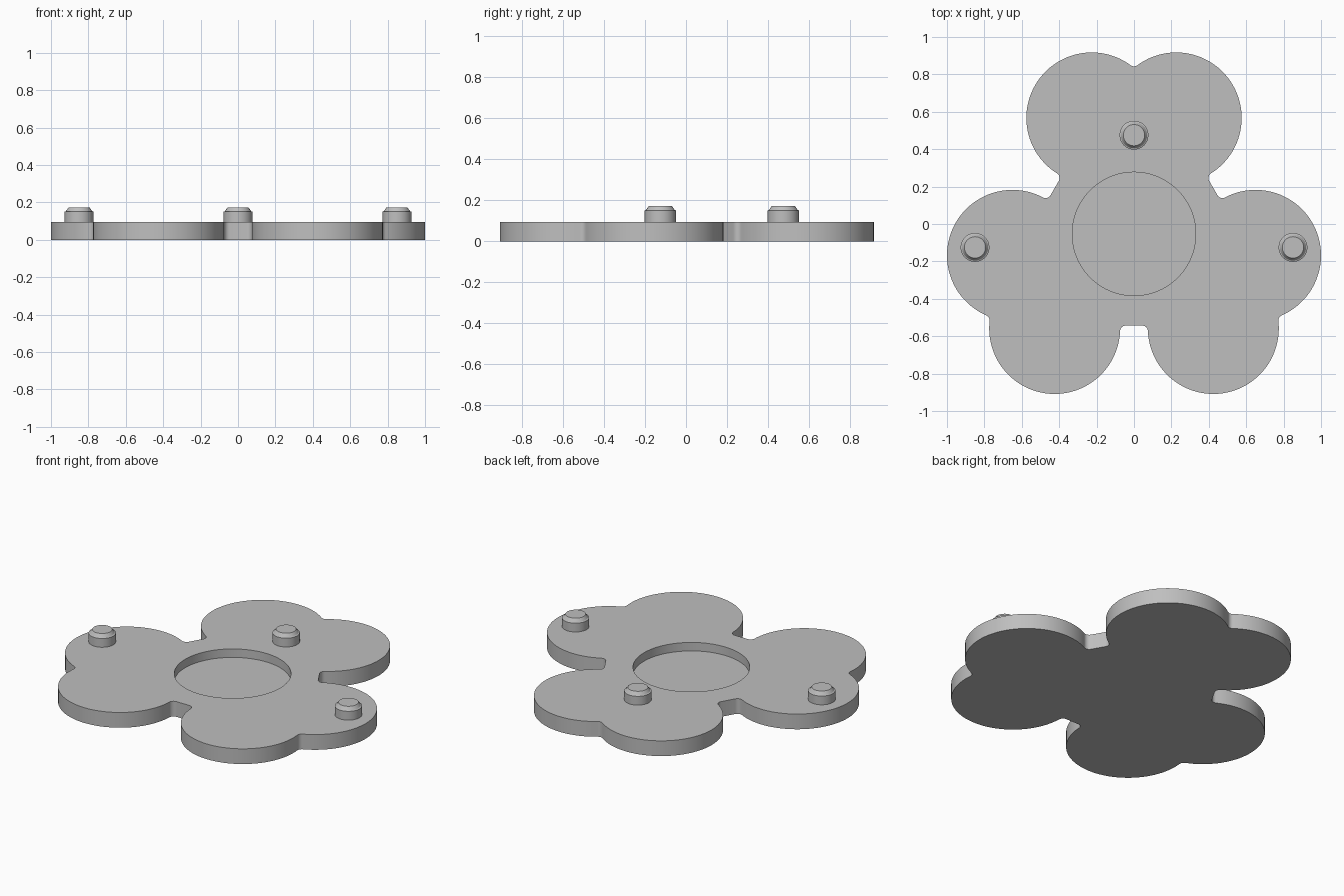
import bpy, bmesh, math
from mathutils import Vector

if "Cube" in bpy.data.objects:
    bpy.data.objects.remove(bpy.data.objects["Cube"])

CENTRE = Vector((0, -0.053))
THICK, FLOOR = 0.095, 0.042
DIST, LOBE, FILLET, WAIST = 0.66, 0.35, 0.03, 0.49

grey = bpy.data.materials.new("plain grey")
grey.diffuse_color = (0.52, 0.52, 0.52, 1)
grey.use_nodes = True
grey.node_tree.nodes["Principled BSDF"].inputs["Base Color"].default_value = grey.diffuse_color


def polar(r, deg):
    a = math.radians(deg)
    return Vector((r * math.cos(a), r * math.sin(a)))


def arc(c, r, p, q, steps, ccw=True):
    """Points on a circle from the direction of p to the direction of q."""
    a, b = (math.atan2(*(v - c).yx) for v in (p, q))
    span = (b - a) % math.tau if ccw else -((a - b) % math.tau)
    return [c + polar(r, math.degrees(a + span * i / steps)) for i in range(steps + 1)]


def finish(bm, name):
    bmesh.ops.remove_doubles(bm, verts=bm.verts, dist=1e-5)
    bmesh.ops.recalc_face_normals(bm, faces=bm.faces)
    mesh = bpy.data.meshes.new(name)
    bm.to_mesh(mesh)
    bm.free()
    mesh.materials.append(grey)
    ob = bpy.data.objects.new(name, mesh)
    bpy.context.collection.objects.link(ob)
    bpy.ops.object.select_all(action='DESELECT')
    ob.select_set(True)
    bpy.context.view_layer.objects.active = ob
    bpy.ops.object.shade_smooth_by_angle(angle=math.radians(25))
    return ob


# Half a petal pair: dimple on the axis, round lobe, filleted waist notch
lobe = polar(DIST, 20)
dimple = Vector((lobe.x + math.sqrt((LOBE + FILLET) ** 2 - lobe.y ** 2), 0))
n, side = polar(1, 60), polar(1, -30)
along = WAIST + FILLET
across = lobe.dot(side) - math.sqrt((LOBE + FILLET) ** 2 - (along - lobe.dot(n)) ** 2)
notch = n * along + side * across
half = arc(dimple, FILLET, Vector((0, 0)), lobe, 5, ccw=False)
half += arc(lobe, LOBE, dimple, notch, 48)[1:]
half += arc(notch, FILLET, lobe, notch - n, 8, ccw=False)[1:]

# Mirror the half and repeat it three times around
pair = [Vector((p.x, -p.y)) for p in reversed(half)] + half[1:]
outline = []
for k in range(3):
    for p in pair:
        q = polar(p.length, math.degrees(math.atan2(p.y, p.x)) + 90 + 120 * k)
        outline.append(q + CENTRE)

# Flower plate with a round recess in the top
bm = bmesh.new()
rim = [CENTRE + polar(0.33, i * 360 / 96) for i in range(96)]


def ring(points, z):
    return [bm.verts.new((p.x, p.y, z)) for p in points]


def walls(a, b):
    for i in range(len(a)):
        j = (i + 1) % len(a)
        bm.faces.new((a[i], a[j], b[j], b[i]))


bottom, top = ring(outline, 0), ring(outline, THICK)
rim_top, rim_floor = ring(rim, THICK), ring(rim, FLOOR)
walls(bottom, top)
walls(rim_floor, rim_top)
bm.faces.new(bottom)
bm.faces.new(rim_floor)
edges = [bm.edges.get((r[i - 1], r[i])) for r in (top, rim_top) for i in range(len(r))]
bmesh.ops.triangle_fill(bm, edges=edges, use_beauty=True, normal=(0, 0, 1))
finish(bm, "flower_plate")

# Chamfered locating pegs
PROFILE = [(0.077, THICK - 0.01), (0.077, 0.15), (0.07, 0.153), (0.057, 0.172)]
for name, x, y in (("peg_back", 0, 0.475), ("peg_left", -0.85, -0.125), ("peg_right", 0.85, -0.125)):
    bm = bmesh.new()
    rings = [ring([Vector((x, y)) + polar(r, i * 7.5) for i in range(48)], z) for r, z in PROFILE]
    for a, b in zip(rings, rings[1:]):
        walls(a, b)
    bm.faces.new(rings[0])
    bm.faces.new(rings[-1])
    finish(bm, name)
